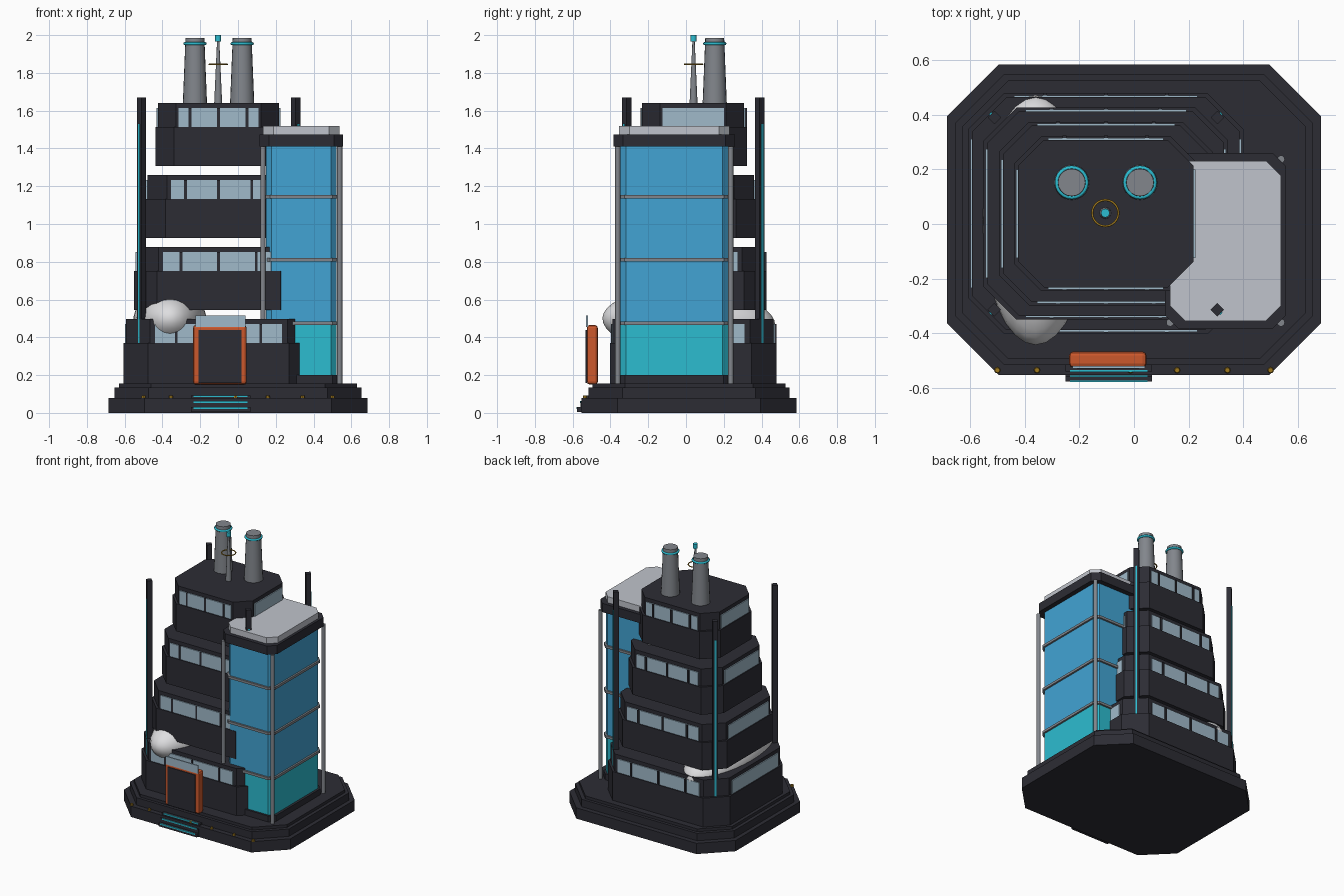
import bpy, bmesh, math
from mathutils import Vector, Matrix

if "Cube" in bpy.data.objects:
    bpy.data.objects.remove(bpy.data.objects["Cube"])


def mat(name, r, g, b):
    def lin(c):
        c /= 255
        return c / 12.92 if c <= 0.04045 else ((c + 0.055) / 1.055) ** 2.4
    m = bpy.data.materials.new(name)
    m.diffuse_color = (lin(r), lin(g), lin(b), 1)
    m.use_nodes = True
    m.node_tree.nodes["Principled BSDF"].inputs["Base Color"].default_value = m.diffuse_color
    return m


DARK = mat("dark_hull", 44, 44, 52)
GREY = mat("metal_grey", 130, 134, 140)
LIGHT = mat("light_roof", 192, 196, 204)
WHITE = mat("dome_white", 222, 222, 224)
PANE = mat("window_pane", 160, 186, 202)
BLUE = mat("blue_glass", 66, 164, 212)
TEAL = mat("teal_glow", 44, 188, 208)
ORANGE = mat("door_orange", 204, 88, 44)
GOLD = mat("gold", 160, 122, 30)


def finish(name, bm, material, smooth=False):
    bmesh.ops.recalc_face_normals(bm, faces=bm.faces)
    me = bpy.data.meshes.new(name)
    bm.to_mesh(me)
    bm.free()
    me.materials.append(material)
    ob = bpy.data.objects.new(name, me)
    bpy.context.collection.objects.link(ob)
    if smooth:
        bpy.ops.object.select_all(action='DESELECT')
        ob.select_set(True)
        bpy.context.view_layer.objects.active = ob
        bpy.ops.object.shade_smooth_by_angle(angle=math.radians(40))
    return ob


def octagon(name, c, h, ch, z0, z1, material):
    """Rectangular prism with chamfered vertical corners."""
    bm = bmesh.new()
    hx, hy = h
    pts = [(hx - ch, -hy), (hx, -hy + ch), (hx, hy - ch), (hx - ch, hy),
           (-hx + ch, hy), (-hx, hy - ch), (-hx, -hy + ch), (-hx + ch, -hy)]
    f = bm.faces.new([bm.verts.new((c[0] + x, c[1] + y, z0)) for x, y in pts])
    ext = bmesh.ops.extrude_face_region(bm, geom=[f])
    top = [v for v in ext['geom'] if isinstance(v, bmesh.types.BMVert)]
    bmesh.ops.translate(bm, verts=top, vec=(0, 0, z1 - z0))
    return finish(name, bm, material)


def box(name, x, y, z, material, bevel=0, rot=0):
    """Box from min/max pairs, optionally turned about its own z axis."""
    bm = bmesh.new()
    size = [b - a for a, b in (x, y, z)]
    mid = Vector([(a + b) / 2 for a, b in (x, y, z)])
    bmesh.ops.create_cube(bm, size=1, matrix=Matrix.Translation(mid)
                          @ Matrix.Rotation(rot, 4, 'Z') @ Matrix.Diagonal((*size, 1)))
    if bevel:
        bmesh.ops.bevel(bm, geom=bm.edges[:], offset=bevel, segments=2,
                        affect='EDGES', profile=0.5)
    return finish(name, bm, material)


def cone(name, c, r0, r1, z0, z1, material, n=20):
    bm = bmesh.new()
    bmesh.ops.create_cone(bm, cap_ends=True, segments=n, radius1=r0, radius2=r1, depth=z1 - z0,
                          matrix=Matrix.Translation((c[0], c[1], (z0 + z1) / 2)))
    return finish(name, bm, material, True)


def ring(name, c, z, r, t, material):
    bpy.ops.mesh.primitive_torus_add(location=(c[0], c[1], z), major_radius=r, minor_radius=t,
                                     major_segments=24, minor_segments=8)
    ob = bpy.context.object
    ob.name = name
    ob.data.materials.append(material)
    bpy.ops.object.shade_smooth_by_angle(angle=math.radians(50))


# Stepped base
BC = (0, 0.016)
octagon("base_lower", BC, (0.685, 0.568), 0.19, 0, 0.08, DARK)
octagon("base_middle", BC, (0.655, 0.532), 0.18, 0.08, 0.135, DARK)
octagon("base_upper", BC, (0.63, 0.51), 0.17, 0.135, 0.156, DARK)

# Four stacked tower tiers, separated by narrow gaps
TX, TY = -0.103, 0.038
for i in range(4):
    z = (0.156 if i == 0 else 0.165) + 0.381 * i
    zw = 0.37 + 0.381 * i
    hx, hy, ch = 0.503 - 0.056 * i, 0.44 - 0.052 * i, 0.13 - 0.01 * i
    octagon(f"tier_{i+1}_wall", (TX, TY), (hx, hy), ch, z, zw, DARK)
    ix, iy = hx - 0.014, hy - 0.014
    octagon(f"tier_{i+1}_window_band", (TX, TY), (ix, iy), ch - 0.005, zw, zw + 0.128, DARK)
    gx, gy = (hx - ch) * 0.9, (hy - ch) * 0.88
    zz = (zw, zw + 0.1)
    for s, side in ((-1, "a"), (1, "b")):
        ye, xe = TY + s * (iy + 0.003), TX + s * (ix + 0.003)
        box(f"tier_{i+1}_pane_y_{side}", (TX - gx, TX + gx), (ye - 0.004, ye + 0.004), zz, PANE)
        box(f"tier_{i+1}_pane_x_{side}", (xe - 0.004, xe + 0.004), (TY - gy, TY + gy), zz, PANE)
        for k in (-1, 0, 1):
            mx = TX + k * (0.223 - 0.024 * i)
            box(f"tier_{i+1}_mullion_{side}_{k+2}", (mx - 0.007, mx + 0.007),
                (ye - 0.006, ye + 0.012), zz, DARK)

# Glass tower at the right front
G = (0.335, -0.062)
octagon("glass_tower_foot", G, (0.205, 0.3), 0.04, 0.156, 0.2, DARK)
octagon("glass_tower_lobby", G, (0.187, 0.285), 0.03, 0.2, 0.475, TEAL)
octagon("glass_tower_shaft", G, (0.187, 0.285), 0.03, 0.475, 1.41, BLUE)
for k, z in enumerate((0.475, 0.81, 1.145)):
    octagon(f"glass_tower_band_{k+1}", G, (0.2, 0.298), 0.035, z - 0.009, z + 0.009, GREY)
octagon("glass_tower_cap", G, (0.222, 0.322), 0.05, 1.41, 1.475, DARK)
octagon("glass_tower_roof", G, (0.203, 0.293), 0.055, 1.475, 1.52, LIGHT)
for sx in (-1, 1):
    for sy in (-1, 1):
        cone("glass_tower_column", (G[0] + sx * 0.203, G[1] + sy * 0.299), 0.014, 0.014,
             0.156, 1.41, GREY, 12)

# Corner pylons with glowing stripes on the outward faces
for sx in (-1, 1):
    for sy in (-1, 1):
        px, py = TX + sx * 0.408, TY + sy * 0.352
        a = math.atan2(sy, sx)
        box("pylon", (px - 0.0175, px + 0.0175), (py - 0.0175, py + 0.0175),
            (0.15, 1.67), DARK, rot=a)
        qx, qy = px + math.cos(a) * 0.0185, py + math.sin(a) * 0.0185
        box("pylon_stripe", (qx - 0.003, qx + 0.003), (qy - 0.006, qy + 0.006),
            (0.36, 1.53), TEAL, rot=a)

# Chimneys and antenna on the roof
for x in (-0.228, 0.022):
    cone("chimney", (x, 0.152), 0.064, 0.05, 1.64, 1.985, GREY)
    ring("chimney_ring", (x, 0.152), 1.955, 0.054, 0.008, TEAL)
A = (-0.105, 0.04)
cone("antenna_mast", A, 0.021, 0.006, 1.64, 1.97, GREY, 12)
cone("antenna_beacon", A, 0.016, 0.016, 1.967, 2.0, TEAL, 12)
ring("antenna_ring", A, 1.845, 0.048, 0.004, GOLD)

# Long white dome pushed through the tower between the first two tiers
bm = bmesh.new()
bmesh.ops.create_uvsphere(bm, u_segments=32, v_segments=20, radius=1,
                          matrix=Matrix.Translation((-0.36, 0.015, 0.482))
                          @ Matrix.Rotation(-0.045, 4, 'X')
                          @ Matrix.Diagonal((0.195, 0.458, 0.175, 1)))
finish("white_dome", bm, WHITE, True)

# Freestanding entrance gate
box("door_frame", (-0.238, 0.046), (-0.525, -0.467), (0.15, 0.465), ORANGE, 0.015)
box("door_panel", (-0.208, 0.018), (-0.531, -0.523), (0.158, 0.44), DARK)
box("door_sign", (-0.225, 0.04), (-0.529, -0.52), (0.455, 0.515), PANE)

# Entrance steps with glowing edges
for k in range(3):
    y0, z1 = -0.577 + 0.019 * k, 0.03 + 0.031 * k
    box(f"step_{k+1}", (-0.25, 0.065), (y0, -0.5), (0.006, z1), DARK)
    box(f"step_trim_{k+1}", (-0.235, 0.05), (y0 - 0.002, y0 + 0.004), (z1 - 0.009, z1 + 0.001), TEAL)

# Small lamps along the front of the base
for x in (-0.5, -0.355, -0.013, 0.158, 0.342, 0.5):
    cone("base_lamp", (x, -0.535), 0.012, 0.009, 0.078, 0.092, GOLD, 8)
